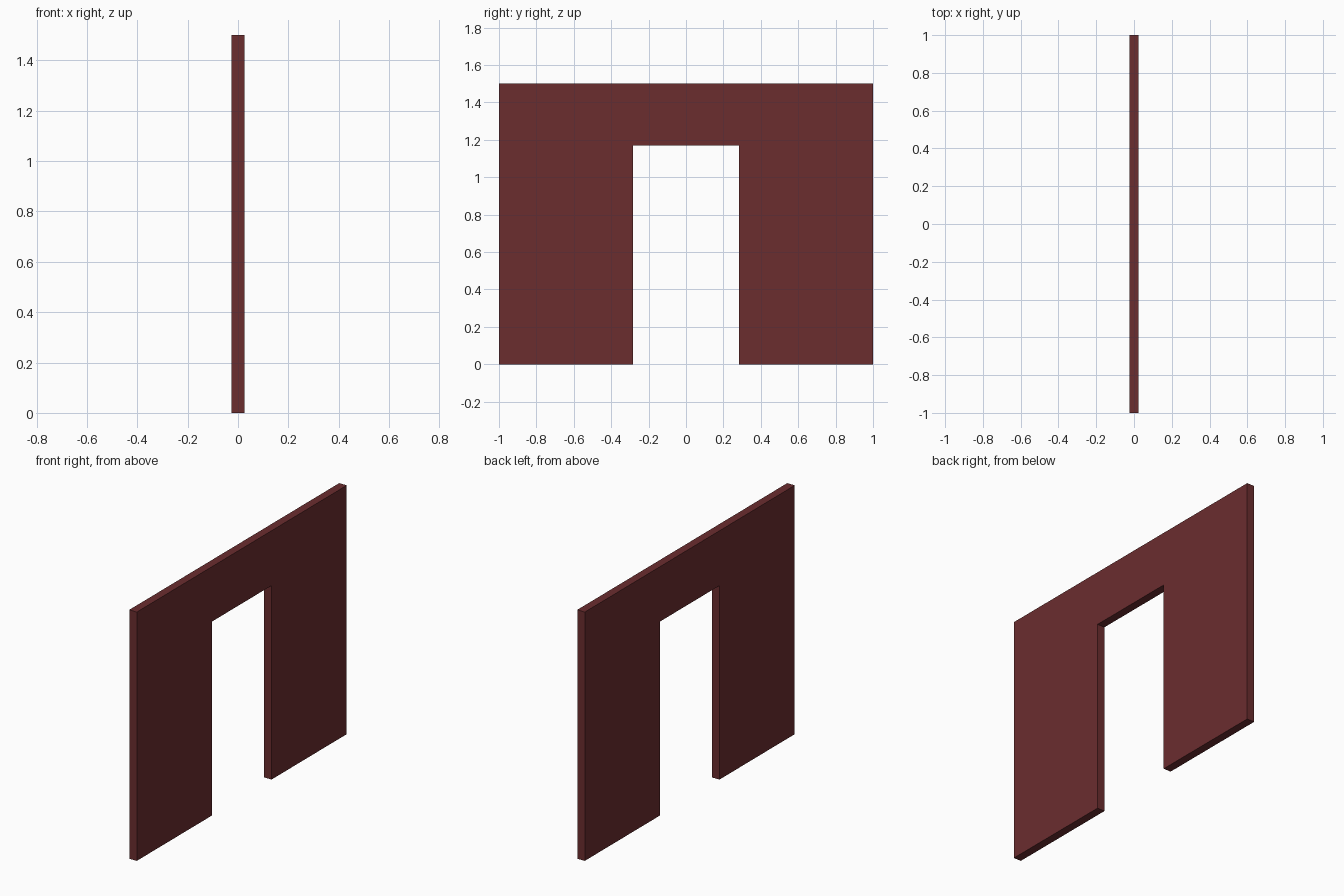
import bpy, bmesh

if "Cube" in bpy.data.objects:
    bpy.data.objects.remove(bpy.data.objects["Cube"])

HALF_T = 0.025      # half wall thickness
HEIGHT = 1.5
DOOR_L, DOOR_R, DOOR_TOP = -0.283, 0.284, 1.169

# Single flat wall colour
mat = bpy.data.materials.new("dark red wall")
mat.diffuse_color = (0.147, 0.0262, 0.0284, 1.0)
mat.use_nodes = True
mat.node_tree.nodes["Principled BSDF"].inputs["Base Color"].default_value = mat.diffuse_color

# Wall outline with doorway, in the y-z plane
outline = [(-1, 0), (DOOR_L, 0), (DOOR_L, DOOR_TOP), (DOOR_R, DOOR_TOP),
           (DOOR_R, 0), (1, 0), (1, HEIGHT), (-1, HEIGHT)]

bm = bmesh.new()
face = bm.faces.new([bm.verts.new((-HALF_T, y, z)) for y, z in outline])
# Extrude to full thickness
ext = bmesh.ops.extrude_face_region(bm, geom=[face], use_keep_orig=True)
verts = [g for g in ext["geom"] if isinstance(g, bmesh.types.BMVert)]
bmesh.ops.translate(bm, verts=verts, vec=(2 * HALF_T, 0, 0))
bmesh.ops.recalc_face_normals(bm, faces=bm.faces[:])

mesh = bpy.data.meshes.new("doorway_wall")
bm.to_mesh(mesh)
bm.free()
mesh.materials.append(mat)
wall = bpy.data.objects.new("doorway_wall", mesh)
bpy.context.collection.objects.link(wall)
